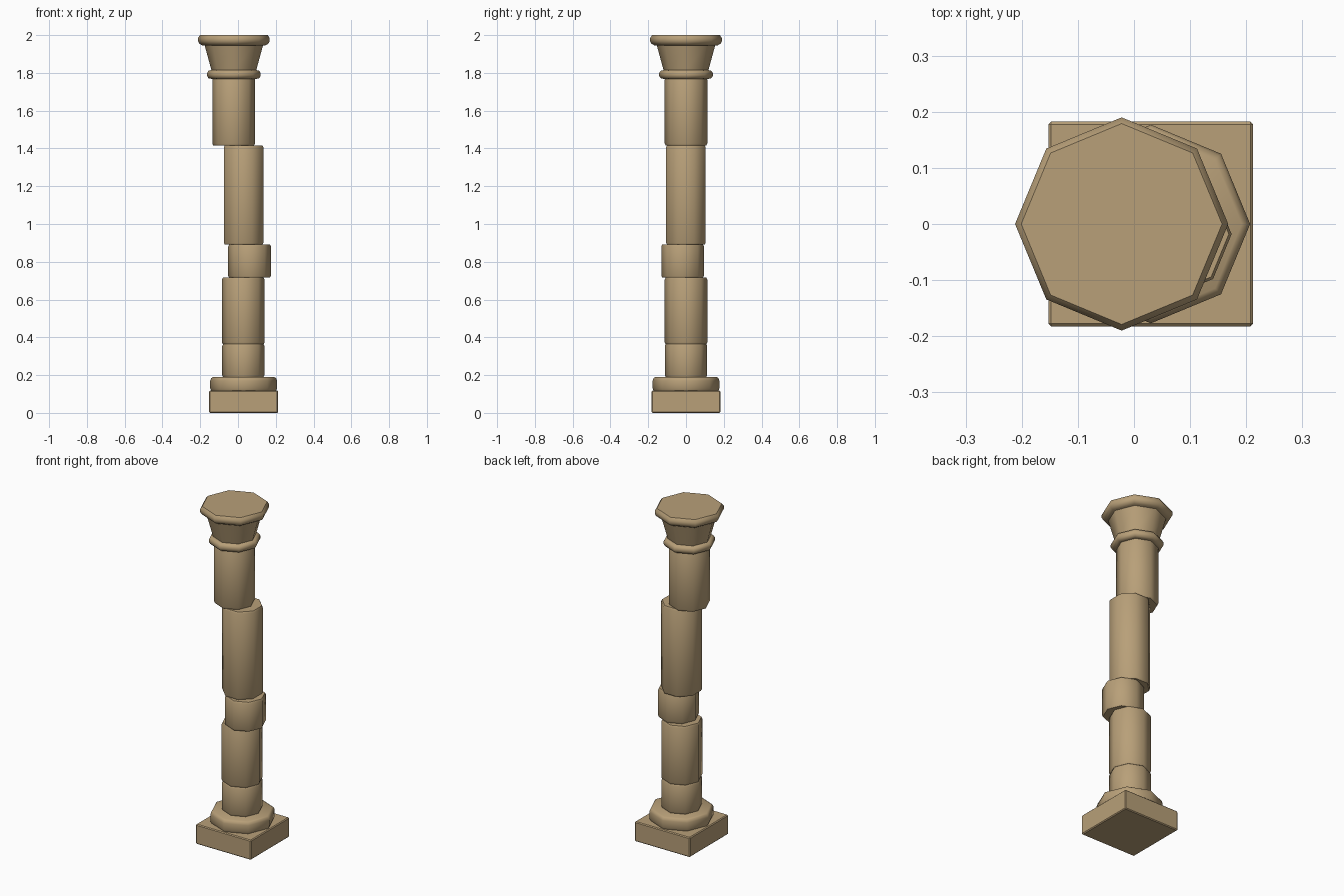
import bpy, bmesh, math

if "Cube" in bpy.data.objects:
    bpy.data.objects.remove(bpy.data.objects["Cube"])

stone = bpy.data.materials.new("sandstone")
stone.diffuse_color = (0.48, 0.35, 0.19, 1)
stone.use_nodes = True
stone.node_tree.nodes["Principled BSDF"].inputs["Base Color"].default_value = stone.diffuse_color


def finish(name, bm, smooth=True):
    bmesh.ops.recalc_face_normals(bm, faces=bm.faces[:])
    mesh = bpy.data.meshes.new(name)
    bm.to_mesh(mesh)
    bm.free()
    mesh.materials.append(stone)
    ob = bpy.data.objects.new(name, mesh)
    bpy.context.collection.objects.link(ob)
    if smooth:
        bpy.ops.object.select_all(action='DESELECT')
        ob.select_set(True)
        bpy.context.view_layer.objects.active = ob
        bpy.ops.object.shade_smooth_by_angle(angle=math.radians(50))
    return ob


def octagon_lathe(name, centre, profile, turn=0.0):
    """Eight-sided solid from (radius, z) points, capped at both ends."""
    bm = bmesh.new()
    rings = []
    for r, z in profile:
        angles = [math.radians(turn + 45 * i) for i in range(8)]
        rings.append([bm.verts.new((centre[0] + r * math.cos(a),
                                    centre[1] + r * math.sin(a), z)) for a in angles])
    for lo, hi in zip(rings, rings[1:]):
        for i in range(8):
            j = (i + 1) % 8
            bm.faces.new((lo[i], lo[j], hi[j], hi[i]))
    bm.faces.new(rings[0][::-1])
    bm.faces.new(rings[-1])
    return finish(name, bm)


def drum(name, centre, z0, z1, r=0.113, turn=0.0):
    c, h = 0.005, 0.01
    octagon_lathe(name, centre, [(r - c, z0), (r, z0 + h), (r, z1 - h), (r - c, z1)], turn)


# Square plinth with a small chamfer
bm = bmesh.new()
bmesh.ops.create_cube(bm, size=1)
for v in bm.verts:
    v.co = (v.co.x * 0.365 + 0.03, v.co.y * 0.365, (v.co.z + 0.5) * 0.118)
bmesh.ops.bevel(bm, geom=bm.edges[:], offset=0.005, segments=1, affect='EDGES')
finish("plinth", bm, smooth=False)

# Base moulding
octagon_lathe("base_moulding", (0.03, 0),
              [(0.170, 0.115), (0.177, 0.13), (0.177, 0.17), (0.172, 0.184), (0.162, 0.19)])

# Shifted shaft drums, bottom to top
drum("shaft_drum_1", (0.028, 0), 0.19, 0.364, 0.112)
drum("shaft_drum_2", (0.028, 0), 0.364, 0.716)
drum("shaft_drum_3", (0.061, -0.018), 0.716, 0.891)
drum("shaft_drum_4", (0.030, -0.001), 0.891, 1.416, turn=22.5)
drum("shaft_drum_5", (-0.023, 0), 1.416, 1.775)

# Capital: collar, flared bell and top slab
top = (-0.022, 0)
octagon_lathe("capital_collar", top,
              [(0.118, 1.768), (0.135, 1.772), (0.142, 1.785), (0.142, 1.798),
               (0.135, 1.811), (0.118, 1.815)])
octagon_lathe("capital_bell", top, [(0.118, 1.812), (0.157, 1.955)])
octagon_lathe("capital_slab", top,
              [(0.168, 1.946), (0.183, 1.955), (0.190, 1.968), (0.190, 1.985), (0.179, 2.0)])
